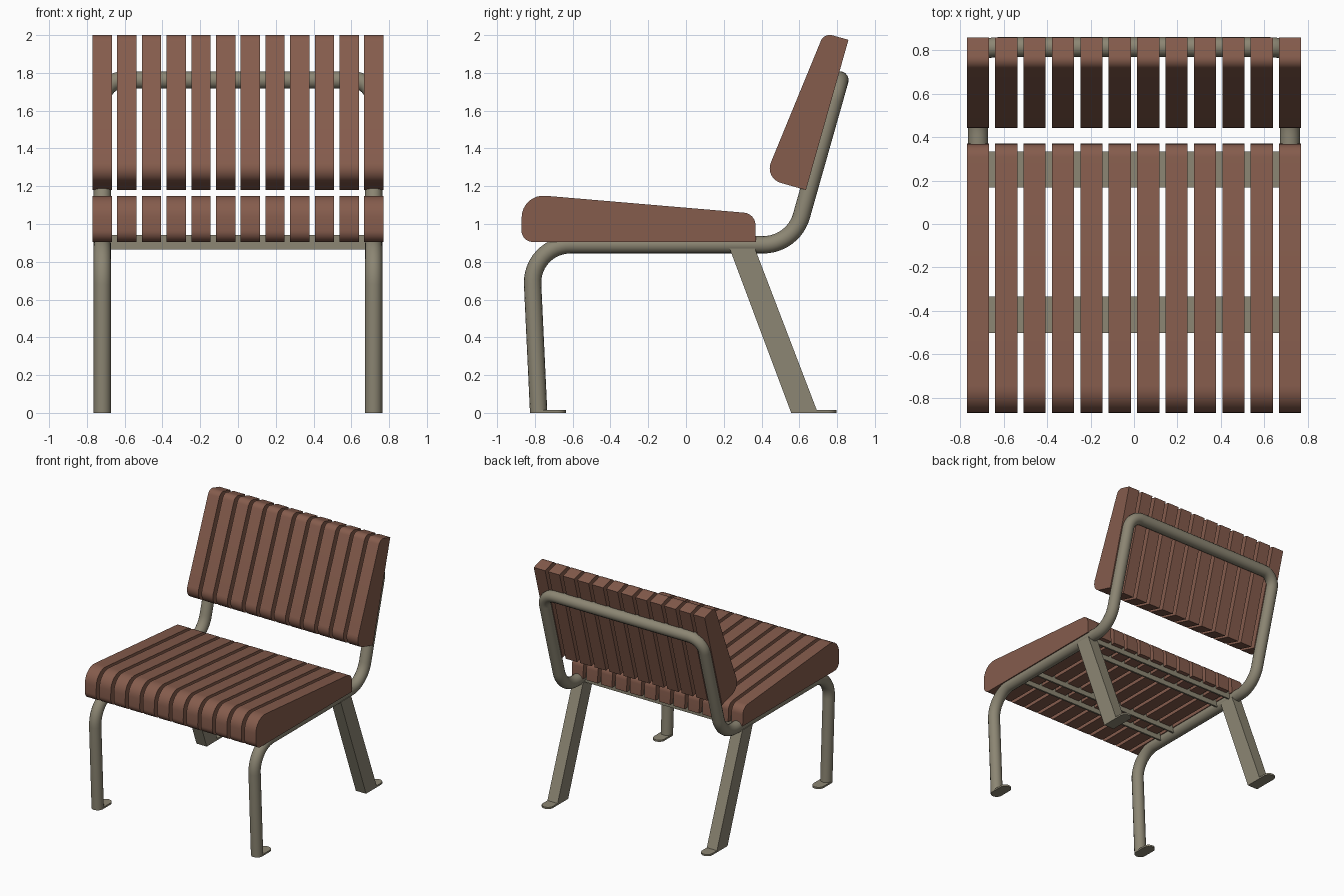
import bpy, bmesh, math
from mathutils import Vector

if "Cube" in bpy.data.objects:
    bpy.data.objects.remove(bpy.data.objects["Cube"])


def material(name, rgb):
    m = bpy.data.materials.new(name)
    m.diffuse_color = (*rgb, 1)
    m.use_nodes = True
    m.node_tree.nodes["Principled BSDF"].inputs["Base Color"].default_value = m.diffuse_color
    return m


WOOD = material("brown wood", (0.235, 0.107, 0.073))
METAL = material("olive grey metal", (0.262, 0.238, 0.172))


def fillet(points, radii, closed, segs=8):
    """Round the corners of a 2D or 3D polyline."""
    pts = [Vector(p).to_3d() for p in points]
    out = []
    n = len(pts)
    for i, (p, r) in enumerate(zip(pts, radii)):
        if r == 0 or (not closed and i in (0, n - 1)):
            out.append(p)
            continue
        a = (pts[i - 1] - p).normalized()
        b = (pts[(i + 1) % n] - p).normalized()
        half = a.angle(b) / 2
        centre = p + (a + b).normalized() * (r / math.sin(half))
        t = r / math.tan(half)
        va, vb = p + a * t - centre, p + b * t - centre
        w = va.angle(vb)
        for k in range(segs + 1):
            f = k / segs
            out.append(centre + (va * math.sin((1 - f) * w) + vb * math.sin(f * w)) / math.sin(w))
    return out


def smooth(ob):
    bpy.ops.object.select_all(action='DESELECT')
    ob.select_set(True)
    bpy.context.view_layer.objects.active = ob
    bpy.ops.object.shade_smooth_by_angle(angle=math.radians(30))


def prism(name, outline, axis, lo, hi, mat):
    """Extrude a 2D outline along x (outline is y,z) or z (outline is x,y)."""
    bm = bmesh.new()

    def place(p, d):
        return (d, p[0], p[1]) if axis == 'x' else (p[0], p[1], d)
    face = bm.faces.new([bm.verts.new(place(p, lo)) for p in outline])
    ext = bmesh.ops.extrude_face_region(bm, geom=[face])
    move = (hi - lo, 0, 0) if axis == 'x' else (0, 0, hi - lo)
    bmesh.ops.translate(bm, vec=move, verts=[v for v in ext['geom'] if isinstance(v, bmesh.types.BMVert)])
    bmesh.ops.recalc_face_normals(bm, faces=bm.faces)
    me = bpy.data.meshes.new(name)
    bm.to_mesh(me)
    bm.free()
    me.materials.append(mat)
    ob = bpy.data.objects.new(name, me)
    bpy.context.collection.objects.link(ob)
    smooth(ob)
    return ob


# Wooden slats of seat and backrest
seat = fillet([(-0.872, 0.905), (-0.868, 1.16), (0.366, 1.055), (0.37, 0.905)],
              [0.06, 0.115, 0.065, 0], True)
back = fillet([(0.635, 1.18), (0.415, 1.242), (0.731, 2.011), (0.86, 1.975)],
              [0, 0.08, 0.05, 0], True)
COUNT, WIDTH, HALF = 12, 0.102, 0.77
for i in range(COUNT):
    x = -HALF + i * (2 * HALF - WIDTH) / (COUNT - 1)
    prism(f"seat_slat_{i + 1}", seat, 'x', x, x + WIDTH, WOOD)
    prism(f"back_slat_{i + 1}", back, 'x', x, x + WIDTH, WOOD)

# Bent tube: front legs, seat rails and backrest hoop in one run
X = 0.718
side = [(-0.78, 0.0), (-0.822, 0.89), (0.568, 0.89), (0.815, 1.762)]
rad = [0, 0.2, 0.21, 0.11]
path = fillet([(-X, y, z) for y, z in side] + [(X, y, z) for y, z in reversed(side)],
              rad + rad[::-1], False, 12)
cu = bpy.data.curves.new("tube_frame", 'CURVE')
cu.dimensions = '3D'
cu.bevel_depth = 0.046
cu.bevel_resolution = 6
cu.use_fill_caps = True
sp = cu.splines.new('POLY')
sp.points.add(len(path) - 1)
for q, p in zip(sp.points, path):
    q.co = (*p, 1)
cu.materials.append(METAL)
tube = bpy.data.objects.new("tube_frame", cu)
bpy.context.collection.objects.link(tube)
bpy.ops.object.select_all(action='DESELECT')
tube.select_set(True)
bpy.context.view_layer.objects.active = tube
bpy.ops.object.convert(target='MESH')
tube = bpy.context.view_layer.objects.active
for v in tube.data.vertices:  # flat leg ends on the ground
    if v.co.z < 0.02:
        v.co.z = 0
smooth(tube)

# Cross channels under the seat, open at the bottom
T = 0.014
for label, y0, y1 in (("front", -0.502, -0.335), ("rear", 0.168, 0.335)):
    lo, hi = 0.865, 0.943
    prism(f"{label}_cross_channel",
          [(y0, lo), (y0, hi), (y1, hi), (y1, lo), (y1 - T, lo), (y1 - T, hi - T),
           (y0 + T, hi - T), (y0 + T, lo)], 'x', -0.69, 0.69, METAL)


def foot(name, x, y0, y1):
    """Thin plate with a round rear end."""
    r = 0.046
    arc = [(x + r * math.cos(a), y1 - r + r * math.sin(a))
           for a in (math.pi * k / 16 for k in range(17))]
    prism(name, [(x - r, y0), (x + r, y0)] + arc, 'z', 0, 0.014, METAL)


# Slanted rear legs and foot plates
for label, s in (("left", -1), ("right", 1)):
    cx = s * X
    prism(f"{label}_rear_leg", [(0.231, 0.87), (0.365, 0.87), (0.698, 0), (0.557, 0)],
          'x', cx - 0.046, cx + 0.046, METAL)
    foot(f"{label}_front_foot", cx, -0.78, -0.635)
    foot(f"{label}_rear_foot", cx, 0.62, 0.797)
